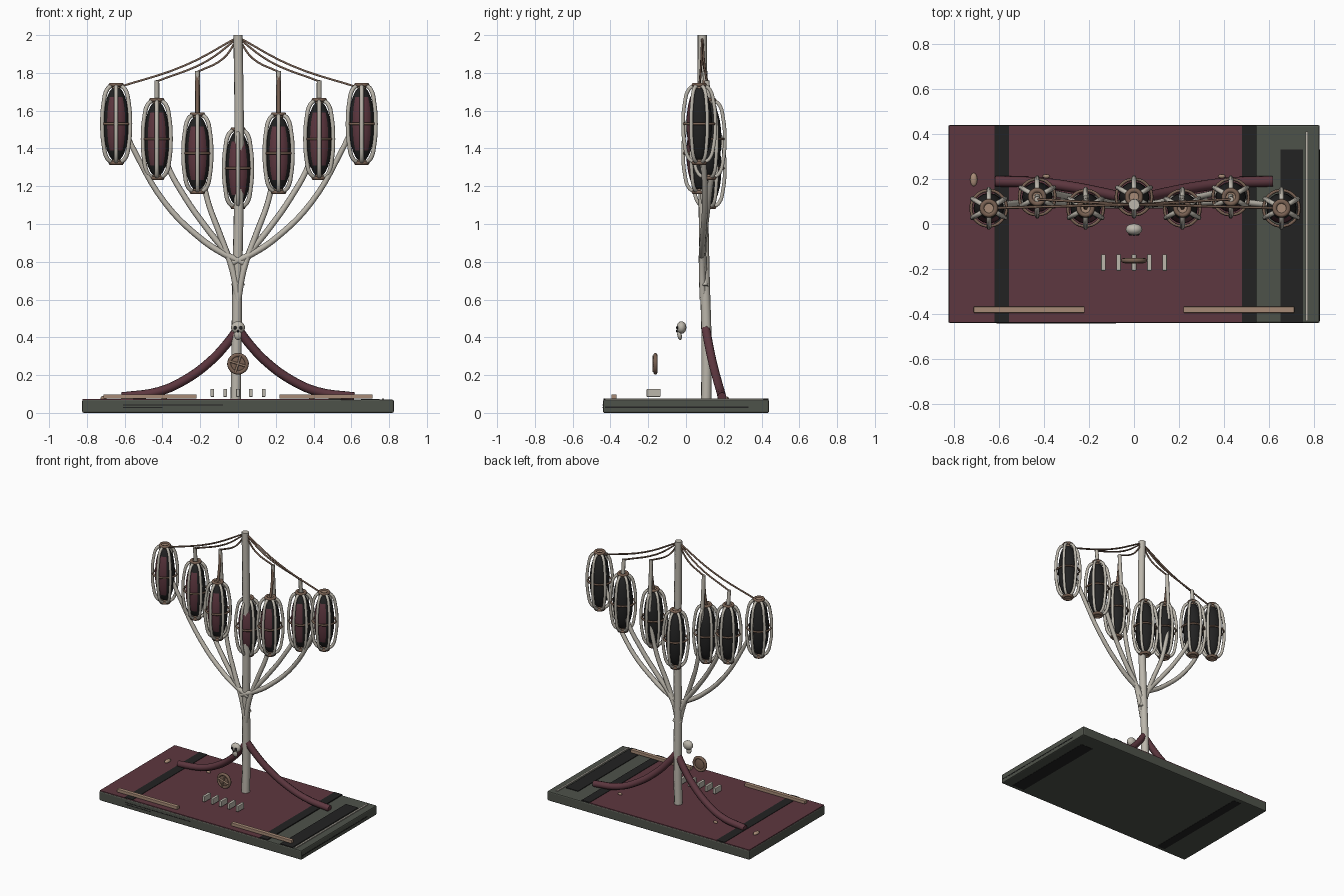
import bpy, bmesh, math
from math import sin, cos, pi, radians
from mathutils import Matrix

if "Cube" in bpy.data.objects:
    bpy.data.objects.remove(bpy.data.objects["Cube"])


def mat(name, rgb):
    m = bpy.data.materials.new(name)
    m.diffuse_color = (*rgb, 1)
    m.use_nodes = True
    m.node_tree.nodes["Principled BSDF"].inputs["Base Color"].default_value = m.diffuse_color
    return m


BONE = mat("pale bone", (0.50, 0.47, 0.41))
BRONZE = mat("light bronze", (0.38, 0.255, 0.18))
DARKBRONZE = mat("dark bronze", (0.19, 0.12, 0.085))
MAROON = mat("maroon cloth", (0.11, 0.038, 0.05))
SLATE = mat("green slate", (0.076, 0.084, 0.068))
BLACK = mat("black", (0.016, 0.016, 0.016))


def add(name, mesh, materials, loc=(0, 0, 0)):
    ob = bpy.data.objects.new(name, mesh)
    bpy.context.collection.objects.link(ob)
    ob.location = loc
    if not mesh.materials:
        for m in materials:
            mesh.materials.append(m)
    return ob


def box(name, x, y, z, m, bevel=0):
    bm = bmesh.new()
    bmesh.ops.create_cube(bm, size=1)
    for v in bm.verts:
        for i, (a, b) in enumerate((x, y, z)):
            v.co[i] = (a + b) / 2 + v.co[i] * (b - a)
    if bevel:
        bmesh.ops.bevel(bm, geom=bm.edges[:], offset=bevel, segments=2, affect='EDGES', profile=0.5)
    me = bpy.data.meshes.new(name)
    bm.to_mesh(me)
    bm.free()
    return add(name, me, [m])


def tubes(name, paths, radius, m, cyclic=False, loc=(0, 0, 0), taper=1, sides=2):
    """Smooth round tubes through the given points, as one mesh."""
    cu = bpy.data.curves.new(name, 'CURVE')
    cu.dimensions = '3D'
    cu.bevel_depth = radius
    cu.bevel_resolution = sides
    cu.resolution_u = 5
    cu.use_fill_caps = True
    for pts in paths:
        sp = cu.splines.new('BEZIER')
        sp.bezier_points.add(len(pts) - 1)
        sp.use_cyclic_u = cyclic
        for i, (bp, p) in enumerate(zip(sp.bezier_points, pts)):
            bp.co = p
            bp.handle_left_type = bp.handle_right_type = 'AUTO'
            bp.radius = 1 + (taper - 1) * i / (len(pts) - 1)
    tmp = bpy.data.objects.new("tmp", cu)
    bpy.context.collection.objects.link(tmp)
    dg = bpy.context.evaluated_depsgraph_get()
    me = bpy.data.meshes.new_from_object(tmp.evaluated_get(dg))
    bpy.data.objects.remove(tmp)
    me.materials.clear()
    me.polygons.foreach_set("use_smooth", [True] * len(me.polygons))
    return add(name, me, [m], loc)


def ball(name, size, loc, m, tilt=0):
    bm = bmesh.new()
    bmesh.ops.create_uvsphere(bm, u_segments=16, v_segments=12, radius=1)
    bm.transform(Matrix.Rotation(tilt, 4, 'X') @ Matrix.Diagonal((*size, 1)))
    me = bpy.data.meshes.new(name)
    bm.to_mesh(me)
    bm.free()
    me.polygons.foreach_set("use_smooth", [True] * len(me.polygons))
    return add(name, me, m if isinstance(m, list) else [m], loc)


def ring(r, z, n=8):
    return [(r * cos(2 * pi * i / n), r * sin(2 * pi * i / n), z) for i in range(n)]


# Base slab, carpet, stripes and side grooves
box("base_slab", (-.825, .825), (-.44, .44), (0, .07), SLATE, .008)
box("carpet", (-.822, .48), (-.437, .437), (.066, .074), MAROON)
box("left_stripe", (-.62, -.555), (-.437, .437), (.069, .077), BLACK)
box("right_stripe", (.48, .545), (-.437, .437), (.068, .077), BLACK)
box("side_panel", (.65, .75), (-.437, .33), (.066, .0745), BLACK)
box("edge_strip", (.762, .774), (-.43, .41), (.068, .077), BONE)
box("underside_stripe_left", (-.62, -.555), (-.41, .41), (-.0015, .003), BLACK)
box("underside_stripe_right", (.65, .75), (-.41, .33), (-.0015, .003), BLACK)
box("front_groove_upper", (-.61, -.08), (-.4415, -.436), (.040, .045), BLACK)
box("front_groove_lower", (-.61, -.4), (-.4415, -.436), (.026, .031), BLACK)
box("side_groove", (.82, .8265), (-.43, .33), (.026, .033), BLACK)

# Bronze rails, bone blocks and floor studs
for s, side in ((-1, "left"), (1, "right")):
    box(side + "_rail", sorted((s * .22, s * .712)), (-.395, -.367), (.075, .098), BRONZE, .003)
    ball(side + "_stud", (.016, .009, .01), (s * .39, .212, .078), BRONZE)
ball("far_stud", (.016, .03, .012), (-.712, .197, .078), BRONZE)
for i in range(5):
    x = (i - 2) * .068
    box("bone_block", (x - .01, x + .01), (-.208, -.135), (.085, .127), BONE, .003)

# Crooked central mast
tubes("mast", [[(-.012, .107, .07), (-.008, .109, .35), (-.004, .1, .7), (.004, .092, 1.1),
                (.006, .086, 1.55), (0, .086, 2.0)]], .029, BONE, taper=.88)

# Branches, ropes and draped sashes, mirrored left and right
branches = [
    [(0, .09, .60), (.03, .085, .76), (.09, .09, .93), (.165, .11, 1.14), (.205, .12, 1.4), (.215, .1, 1.81)],
    [(-.02, .1, .67), (.06, .09, .84), (.16, .1, .97), (.28, .12, 1.14), (.38, .14, 1.33),
     (.425, .13, 1.56), (.43, .11, 1.76)],
    [(-.03, .085, .795), (.08, .085, .845), (.2, .09, .925), (.385, .1, 1.11), (.55, .09, 1.39),
     (.61, .08, 1.52)],
]
ropes = [
    [(0, .086, 1.985), (.08, .09, 1.875), (.215, .1, 1.805)],
    [(0, .086, 1.985), (.17, .095, 1.86), (.43, .11, 1.755)],
    [(0, .086, 1.99), (.28, .08, 1.84), (.645, .07, 1.72)],
]
sash = [(0, .105, .445), (.06, .12, .365), (.15, .14, .27), (.28, .165, .175), (.42, .183, .113), (.615, .19, .085)]
for s, side in ((-1, "left"), (1, "right")):
    def flip(paths):
        return [[(s * x, y, z) for x, y, z in p] for p in paths]
    tubes(side + "_branches", flip(branches), .018, BONE, taper=.72)
    tubes(side + "_ropes", flip(ropes), .006, DARKBRONZE, sides=1)
    tubes(side + "_hangers", flip([[(.215, .07, 1.57), (.215, .09, 1.68), (.215, .1, 1.8)],
                                   [(.43, .12, 1.65), (.43, .115, 1.7), (.43, .11, 1.75)]]),
          .010, DARKBRONZE, sides=1)
    tubes(side + "_sash", flip([sash]), .024, MAROON)

# Seven caged pods sharing the same meshes: shell, ribs, bands and caps
ribs = []
for k in range(6):
    a = radians(30 + 60 * k)
    prof = [(.026 + .059 * cos(t * pi / 2) ** .9, .205 * sin(t * pi / 2) if abs(t) < 1 else .205 * t)
            for t in (-1, -.7, -.35, 0, .35, .7, 1)]
    ribs.append([(r * cos(a), r * sin(a), z) for r, z in prof])
pods = [(-.645, .07, 1.53), (-.43, .12, 1.45), (-.215, .07, 1.375), (0, .12, 1.295),
        (.215, .07, 1.375), (.43, .12, 1.45), (.655, .07, 1.53)]
first = None
for p in pods:
    if first is None:
        shell = ball("pod_shell", (.068, .068, .2), p, [BLACK, MAROON])
        for f in shell.data.polygons:       # maroon lining at the front
            c = f.center
            f.material_index = int(abs(c.x) < -c.y * .9 and abs(c.z) < .15)
        first = [shell,
                 tubes("pod_ribs", ribs, .011, BONE, loc=p, sides=1),
                 tubes("pod_belt", [ring(.079, 0)], .007, DARKBRONZE, True, p, sides=1),
                 tubes("pod_end_rings", [ring(.03, .207), ring(.03, -.207)], .011, DARKBRONZE, True, p, sides=1),
                 tubes("pod_end_caps", [[(0, 0, s * .185), (0, 0, s * .21)] for s in (-1, 1)], .022, BRONZE, loc=p)]
    else:
        for ob in first:
            add(ob.name, ob.data, [], p)

# Small skull ornament in front of the mast
ball("skull", (.037, .026, .033), (0, -.024, .452), BONE)
ball("skull_jaw", (.02, .012, .024), (0, -.034, .41), BONE, .2)
for s in (-1, 1):
    ball("skull_eye", (.010, .006, .010), (s * .015, -.046, .451), BLACK)
ball("skull_nose", (.005, .005, .007), (0, -.048, .433), BLACK)

# Round medallion facing the front
med = [tubes("medallion_rim", [ring(.046, 0)], .011, DARKBRONZE, True),
       ball("medallion_disc", (.044, .044, .008), (0, 0, 0), DARKBRONZE),
       tubes("medallion_bars", [[(-.044, 0, .009), (.044, 0, .009)], [(0, -.044, .009), (0, .044, .009)]],
             .006, BRONZE, sides=1)]
for ob in med:
    ob.matrix_world = Matrix.Translation((0, -.162, .26)) @ Matrix.Rotation(.3, 4, 'Y') @ Matrix.Rotation(pi / 2, 4, 'X')
